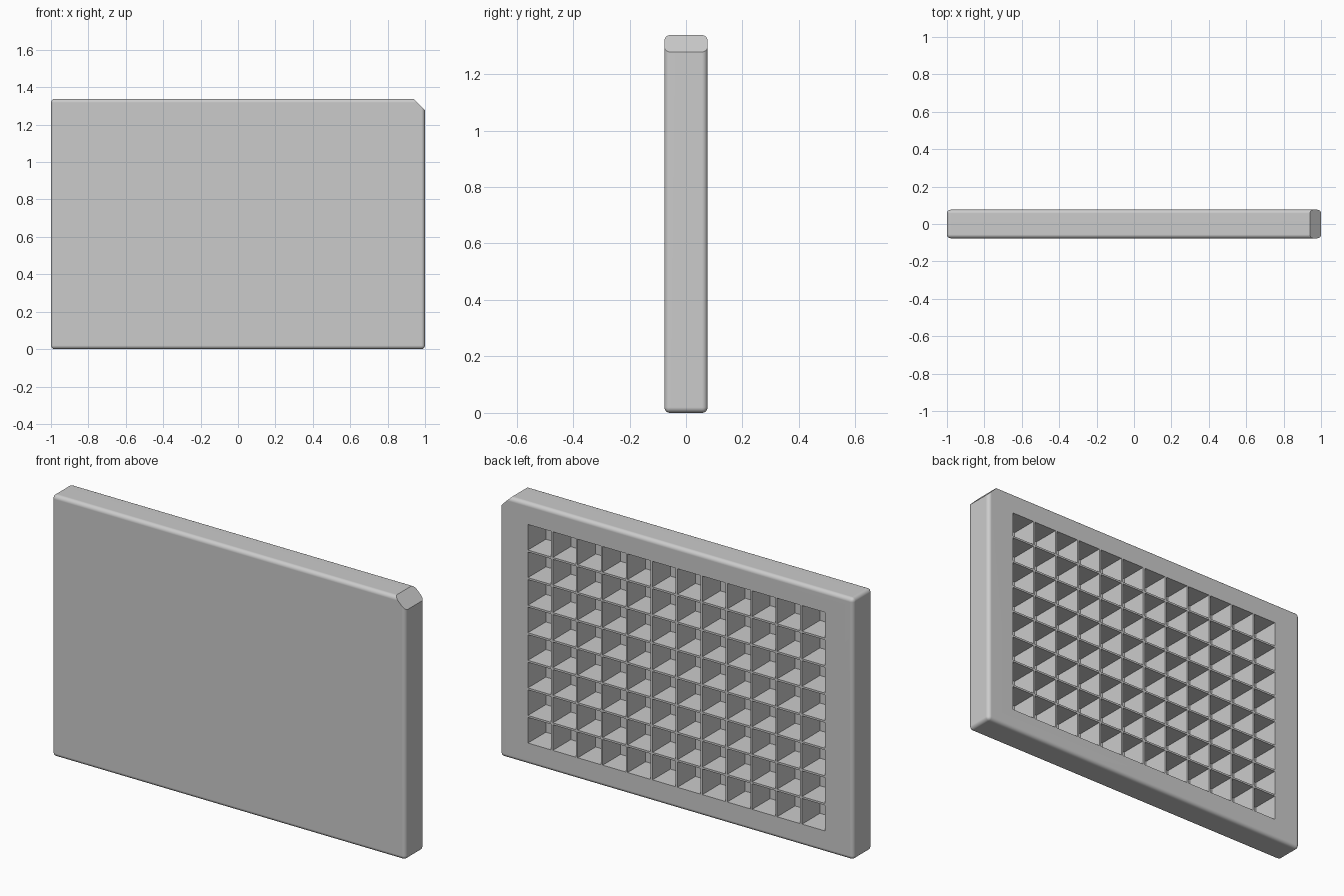
import bpy
import bmesh
from mathutils import Matrix, Vector

WIDTH, DEPTH, HEIGHT = 2.0, 0.153, 1.338
EDGE_RADIUS = 0.02
CORNER_CUT = 0.06
COLUMNS, ROWS = 12, 8
PITCH, WELL, WELL_DEPTH = 0.141, 0.131, 0.145

cube = bpy.data.objects.get("Cube")
if cube:
    bpy.data.objects.remove(cube, do_unlink=True)


def add_box(bm, centre, size):
    matrix = Matrix.Translation(centre) @ Matrix.Diagonal((*size, 1))
    bmesh.ops.create_cube(bm, size=1, matrix=matrix)


def make_object(name, bm):
    bmesh.ops.recalc_face_normals(bm, faces=bm.faces[:])
    mesh = bpy.data.meshes.new(name)
    bm.to_mesh(mesh)
    bm.free()
    obj = bpy.data.objects.new(name, mesh)
    bpy.context.collection.objects.link(obj)
    return obj


# Plastic material
grey = bpy.data.materials.new("light grey plastic")
grey.use_nodes = True
grey.diffuse_color = (0.6, 0.6, 0.6, 1)
grey.node_tree.nodes["Principled BSDF"].inputs["Base Color"].default_value = grey.diffuse_color

# Rounded slab
bm = bmesh.new()
add_box(bm, (0, 0, HEIGHT / 2), (WIDTH, DEPTH, HEIGHT))
bmesh.ops.bevel(bm, geom=bm.edges[:], offset=EDGE_RADIUS, segments=5,
                profile=0.5, affect='EDGES')

# Chamfered key corner, cut straight through the rounded edges
cut = bmesh.ops.bisect_plane(
    bm, geom=bm.verts[:] + bm.edges[:] + bm.faces[:],
    plane_co=Vector((WIDTH / 2 - CORNER_CUT, 0, HEIGHT)),
    plane_no=Vector((1, 0, 1)).normalized(), clear_outer=True)
rim = [e for e in cut["geom_cut"] if isinstance(e, bmesh.types.BMEdge)]
bmesh.ops.contextual_create(bm, geom=rim)
plate = make_object("well_plate", bm)
plate.data.materials.append(grey)

# Grid of square wells, open at the back
bm = bmesh.new()
overshoot = 0.05
for column in range(COLUMNS):
    for row in range(ROWS):
        x = (column - (COLUMNS - 1) / 2) * PITCH
        z = HEIGHT / 2 + (row - (ROWS - 1) / 2) * PITCH
        y = DEPTH / 2 + (overshoot - WELL_DEPTH) / 2
        add_box(bm, (x, y, z), (WELL, WELL_DEPTH + overshoot, WELL))
cutter = make_object("well_cutter", bm)
cutter.hide_render = True
cutter.data.materials.append(grey)

bpy.ops.object.select_all(action='DESELECT')
plate.select_set(True)
bpy.context.view_layer.objects.active = plate
wells = plate.modifiers.new("wells", 'BOOLEAN')
wells.operation = 'DIFFERENCE'
wells.solver = 'EXACT'
wells.object = cutter
bpy.ops.object.modifier_apply(modifier=wells.name)
bpy.data.objects.remove(cutter, do_unlink=True)

# Smooth rounded edges, flat faces
bpy.ops.object.shade_smooth_by_angle()
normals = plate.modifiers.new("flat_faces", 'WEIGHTED_NORMAL')
normals.keep_sharp = True
